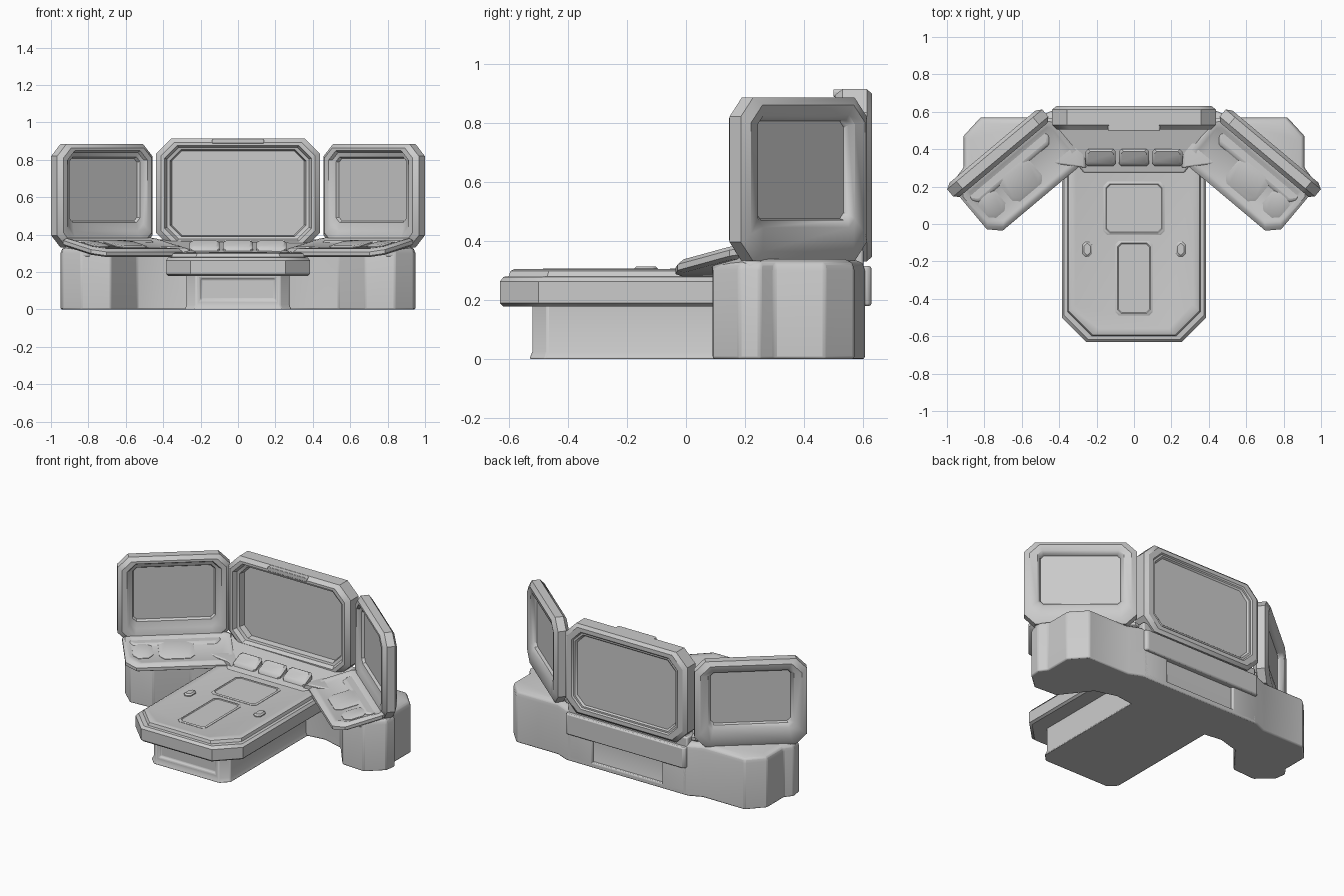
import bpy, bmesh, math
from mathutils import Vector

if "Cube" in bpy.data.objects:
    bpy.data.objects.remove(bpy.data.objects["Cube"])

ANG = math.radians(40)
U = Vector((math.cos(ANG), -math.sin(ANG), 0))    # along the side screen
F = Vector((-math.sin(ANG), -math.cos(ANG), 0))   # toward the operator
C = Vector((0.722, 0.372, 0))                     # side screen centre


def side(u, f, z):
    return C + U * u + F * f + Vector((0, 0, z))


def octagon(hw, hh, c, d=None, cx=0, cy=0):
    """Chamfered rectangle; c is the low-side chamfer, d the high-side one."""
    d = c if d is None else d
    p = [(-hw + c, -hh), (hw - c, -hh), (hw, -hh + c), (hw, hh - d),
         (hw - d, hh), (-hw + d, hh), (-hw, hh - d), (-hw, -hh + c)]
    return [(x + cx, y + cy) for x, y in p]


def loft(name, rings, bevel=0.0, mirror=False, inset=None):
    """Skin equal-length rings, cap both ends, soften, optionally mirror."""
    bm = bmesh.new()
    vs = [[bm.verts.new(p) for p in r] for r in rings]
    n = len(vs[0])
    for a, b in zip(vs, vs[1:]):
        for i in range(n):
            j = (i + 1) % n
            bm.faces.new((a[i], a[j], b[j], b[i]))
    bm.faces.new(vs[0])
    bm.faces.new(vs[-1])
    bmesh.ops.recalc_face_normals(bm, faces=bm.faces)
    if inset:
        direction, thick, depth = inset
        faces = [f for f in bm.faces if f.normal.dot(Vector(direction)) > 0.95]
        bmesh.ops.inset_individual(bm, faces=faces, thickness=thick)
        bmesh.ops.inset_individual(bm, faces=faces, thickness=0.012, depth=-depth)
    me = bpy.data.meshes.new(name)
    bm.to_mesh(me)
    bm.free()
    ob = bpy.data.objects.new(name, me)
    bpy.context.collection.objects.link(ob)
    bpy.ops.object.select_all(action='DESELECT')
    ob.select_set(True)
    bpy.context.view_layer.objects.active = ob
    bpy.ops.object.shade_smooth_by_angle(angle=math.radians(35))
    if bevel:
        m = ob.modifiers.new("bevel", 'BEVEL')
        m.width, m.segments, m.limit_method = bevel, 2, 'ANGLE'
        m.angle_limit = math.radians(35)
    if mirror:
        m = ob.modifiers.new("mirror", 'MIRROR')
        m.use_mirror_merge = False
    return ob


def prism(name, pts, z0, z1, **kw):
    return loft(name, [[(x, y, z) for x, y in pts] for z in (z0, z1)], **kw)


def slab(name, rings, **kw):
    """rings: (outline, z)"""
    return loft(name, [[(x, y, z) for x, y in o] for o, z in rings], **kw)


# --- central table ---
def table(o):
    return octagon(0.385 - o, 0.515 - o, 0.13, 0.01, 0, -0.115)


slab("table_top", [(table(0.012), 0.178), (table(0), 0.19), (table(0), 0.262),
                   (table(0.012), 0.278), (table(0.03), 0.28), (table(0.036), 0.298),
                   (table(0.048), 0.304), (table(0.07), 0.300)])
ped = lambda o: octagon(0.28 + o, 0.56 + o, 0.05, 0.01, 0, 0.035)
slab("table_pedestal", [(ped(0.005), 0), (ped(-0.005), 0.025), (ped(-0.005), 0.19)],
     bevel=0.006, inset=((0, -1, 0), 0.03, 0.012))

# table surface details
for name, cx, cy, hw, hd in (("display_panel", 0, 0.083, 0.162, 0.143),
                             ("drawer_panel", 0, -0.29, 0.1, 0.2)):
    o = lambda k: octagon(hw - k, hd - k, 0.02, None, cx, cy)
    slab(name, [(o(0), 0.29), (o(0), 0.302), (o(0.006), 0.306), (o(0.012), 0.306),
                (o(0.016), 0.302)])
kn = lambda k: octagon(0.025 - k, 0.04 - k, 0.015, None, 0.25, -0.135)
slab("table_knob", [(kn(0), 0.29), (kn(0), 0.306), (kn(0.008), 0.314)], mirror=True)

# --- sloped deck behind the table, with three key pads ---
deck = [(-0.27, 0.27), (0.27, 0.27), (0.43, 0.52), (0.43, 0.60), (-0.43, 0.60), (-0.43, 0.52)]
deck_z = [0.30, 0.30, 0.375, 0.375, 0.375, 0.375]
loft("rear_deck", [[(x, y, 0.2) for x, y in deck],
                   [(x, y, z) for (x, y), z in zip(deck, deck_z)]], bevel=0.01)
for i in (-1, 0, 1):
    o = lambda k: octagon(0.08 - k, 0.045 - k, 0.012, None, 0.178 * i, 0.355)
    tilt = lambda y: (y - 0.31) * 0.5
    loft("key_pad", [[(x, y, z + tilt(y)) for x, y in o(k)]
                     for k, z in ((0, 0.29), (0, 0.32), (0.012, 0.332))])

# rear beam and recessed rear plinth
prism("rear_beam", octagon(0.43, 0.06, 0.012, None, 0, 0.568), 0.18, 0.315, bevel=0.015)
prism("rear_plinth", octagon(0.44, 0.12, 0.01, None, 0, 0.485), 0, 0.22, bevel=0.008,
      inset=((0, 1, 0), 0.045, 0.04))

# --- centre screen: half width, half height, chamfer, depth ---
screen = [(0.352, 0.224, 0.055, 0.612), (0.36, 0.232, 0.055, 0.622), (0.372, 0.242, 0.06, 0.622),
          (0.38, 0.25, 0.065, 0.63), (0.415, 0.275, 0.075, 0.63), (0.438, 0.292, 0.08, 0.612),
          (0.438, 0.292, 0.08, 0.53), (0.412, 0.272, 0.072, 0.505), (0.392, 0.256, 0.068, 0.505),
          (0.380, 0.244, 0.062, 0.53), (0.364, 0.232, 0.06, 0.535), (0.354, 0.226, 0.055, 0.57)]
loft("centre_screen", [[(a, y, b) for a, b in octagon(hw, hh, c, None, 0, 0.622)]
                       for hw, hh, c, y in screen])
loft("screen_clip", [[(a, y, b) for a, b in octagon(0.14, 0.013, 0.006, None, 0, 0.900)]
                     for y in (0.499, 0.56)], bevel=0.003)

# --- side screens (mirrored): half width, half height, chamfer, depth, centre z ---
wing = [(0.236, 0.165, 0.02, -0.012, 0.640), (0.24, 0.17, 0.02, -0.03, 0.640),
        (0.255, 0.19, 0.03, -0.046, 0.635), (0.30, 0.248, 0.06, -0.054, 0.612),
        (0.332, 0.277, 0.065, -0.035, 0.608), (0.332, 0.277, 0.065, 0.015, 0.608),
        (0.308, 0.254, 0.055, 0.038, 0.610), (0.278, 0.234, 0.05, 0.038, 0.615),
        (0.264, 0.21, 0.04, 0.022, 0.63), (0.246, 0.176, 0.025, 0.014, 0.640),
        (0.238, 0.167, 0.02, -0.002, 0.640)]
loft("side_screen", [[side(u, f, z) for u, z in octagon(hw, hh, c, None, 0, zc)]
                     for hw, hh, c, f, zc in wing], mirror=True)


# --- side desk pads (mirrored), sloping down toward the operator ---
def pad_z(f):
    return 0.390 - 0.21 * max(f, 0)


def pad(o):
    return octagon(0.325 - o, 0.155 - o, 0.02, 0.06, -0.018, 0.17)


loft("side_desk", [[side(u, f, pad_z(f) + dz) for u, f in pad(o)]
                   for o, dz in ((0.015, -0.045), (0, -0.034), (0, -0.014), (0.014, 0),
                                 (0.03, 0.0), (0.038, -0.005))], mirror=True)
for name, cu, hw, hf in (("keyboard_panel", 0.0, 0.105, 0.085), ("control_panel", 0.2, 0.06, 0.07)):
    o = lambda k: octagon(hw - k, hf - k, 0.03, None, cu, 0.18)
    loft(name, [[side(u, f, pad_z(f) + dz) for u, f in o(k)]
                for k, dz in ((0, -0.02), (0, -0.002), (0.014, 0.004))], mirror=True)

# wedge that carries the side screen on its base
loft("screen_support", [[side(u, f, z) for u, f in octagon(0.27, hf, 0.03, None, 0, 0.06)]
                        for hf, z in ((0.11, 0.28), (0.11, 0.32), (0.06, 0.37))],
     bevel=0.01, mirror=True)

# --- side bases (mirrored) ---
base = [(0.25, 0.30), (0.40, 0.32), (0.54, 0.28), (0.68, 0.10), (0.84, 0.09), (0.94, 0.18),
        (0.95, 0.25), (0.912, 0.30), (0.912, 0.47), (0.82, 0.57), (0.52, 0.57), (0.44, 0.605),
        (0.25, 0.605)]
mid = Vector((0.65, 0.35))
shrunk = lambda k: [tuple(mid + (Vector(p) - mid) * k) for p in base]
slab("side_base", [(base, 0), (base, 0.30), (shrunk(0.97), 0.325), (shrunk(0.85), 0.338)],
     bevel=0.008, mirror=True)
